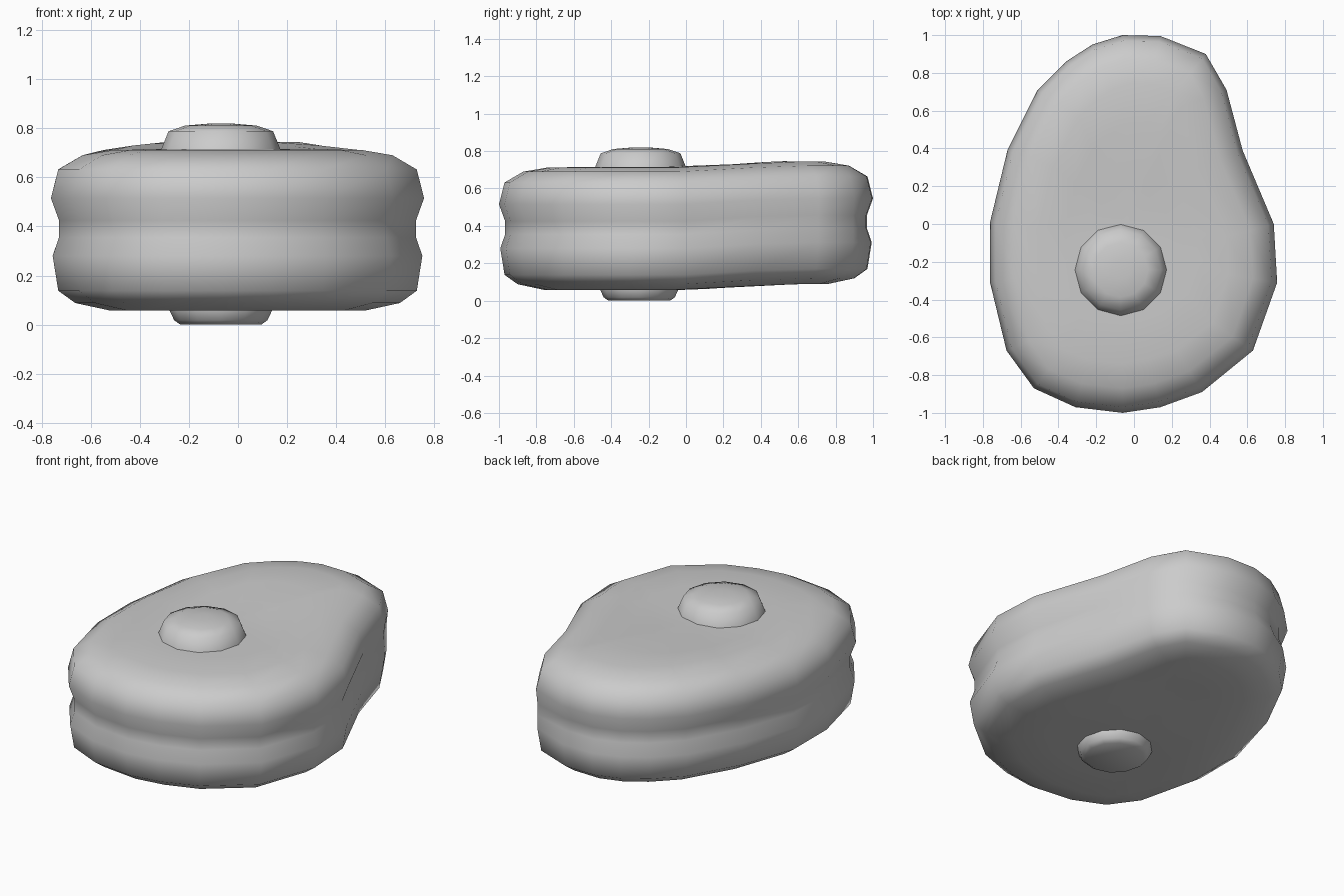
import bpy, bmesh, math
from mathutils import Vector

if "Cube" in bpy.data.objects:
    bpy.data.objects.remove(bpy.data.objects["Cube"])


def lofted(name, rings, angle):
    """Skin stacked rings of points and close both ends with a fan."""
    bm = bmesh.new()
    loops = [[bm.verts.new(p) for p in ring] for ring in rings]
    n = len(loops[0])
    for a, b in zip(loops, loops[1:]):
        for i in range(n):
            j = (i + 1) % n
            bm.faces.new((a[i], a[j], b[j], b[i]))
    for loop, flip in ((loops[0], True), (loops[-1], False)):
        mid = bm.verts.new(sum((v.co for v in loop), Vector()) / n)
        for i in range(n):
            f = (loop[i], loop[(i + 1) % n], mid)
            bm.faces.new(f[::-1] if flip else f)
    bmesh.ops.recalc_face_normals(bm, faces=bm.faces)
    me = bpy.data.meshes.new(name)
    bm.to_mesh(me)
    bm.free()
    ob = bpy.data.objects.new(name, me)
    bpy.context.collection.objects.link(ob)
    bpy.context.view_layer.objects.active = ob
    ob.select_set(True)
    bpy.ops.object.shade_smooth_by_angle(angle=math.radians(angle))
    ob.select_set(False)
    return ob


# Body outline seen from above, counterclockwise
outline = [Vector(p) for p in (
    (.74, 0), (.575, .39), (.49, .71), (.38, .90), (.14, .995),
    (-.06, 1), (-.22, .95), (-.36, .86), (-.51, .71), (-.67, .39),
    (-.762, .01), (-.762, -.31), (-.675, -.67), (-.53, -.87), (-.31, -.97),
    (-.06, -1), (.14, -.97), (.36, -.89), (.63, -.67), (.758, -.31))]
N = len(outline)
SHALLOW = (1, 2, 3)      # the side groove fades out at the back right


def body_ring(inset, z, groove=0.0, shrink=1.0):
    ring = []
    for i, p in enumerate(outline):
        t = (outline[(i + 1) % N] - outline[i - 1]).normalized()
        depth = inset + groove * (0.25 if i in SHALLOW else 1)
        q = p - Vector((t.y, -t.x)) * depth
        q = q * shrink + Vector((-.04, 0)) * (1 - shrink)
        s = min(max((q.y + .05) / .65, 0), 1)
        lift = .032 * s * s * (3 - 2 * s)      # narrow end rises slightly
        ring.append((q.x, q.y, z + lift))
    return ring


body = lofted("body", [
    body_ring(.24, .058, shrink=.35), body_ring(.24, .058, shrink=.7),
    body_ring(.24, .058), body_ring(.10, .088), body_ring(.03, .138),
    body_ring(.007, .28), body_ring(0, .355, .033), body_ring(0, .425, .033),
    body_ring(0, .515), body_ring(.03, .632), body_ring(.13, .69),
    body_ring(.26, .712), body_ring(.26, .715, shrink=.7),
    body_ring(.26, .715, shrink=.35)], 70)


# Round knobs above and below
def knob(name, profile, y):
    return lofted(name, [[(-.07 + r * math.cos(math.tau * i / 12),
                           y + r * math.sin(math.tau * i / 12), z)
                          for i in range(12)] for r, z in profile], 70)


knob("top_knob", [(.25, .69), (.243, .714), (.213, .788), (.145, .811), (.05, .819)], -.243)
knob("bottom_knob", [(.165, 0), (.19, .018), (.21, .06), (.21, .08)], -.25)
